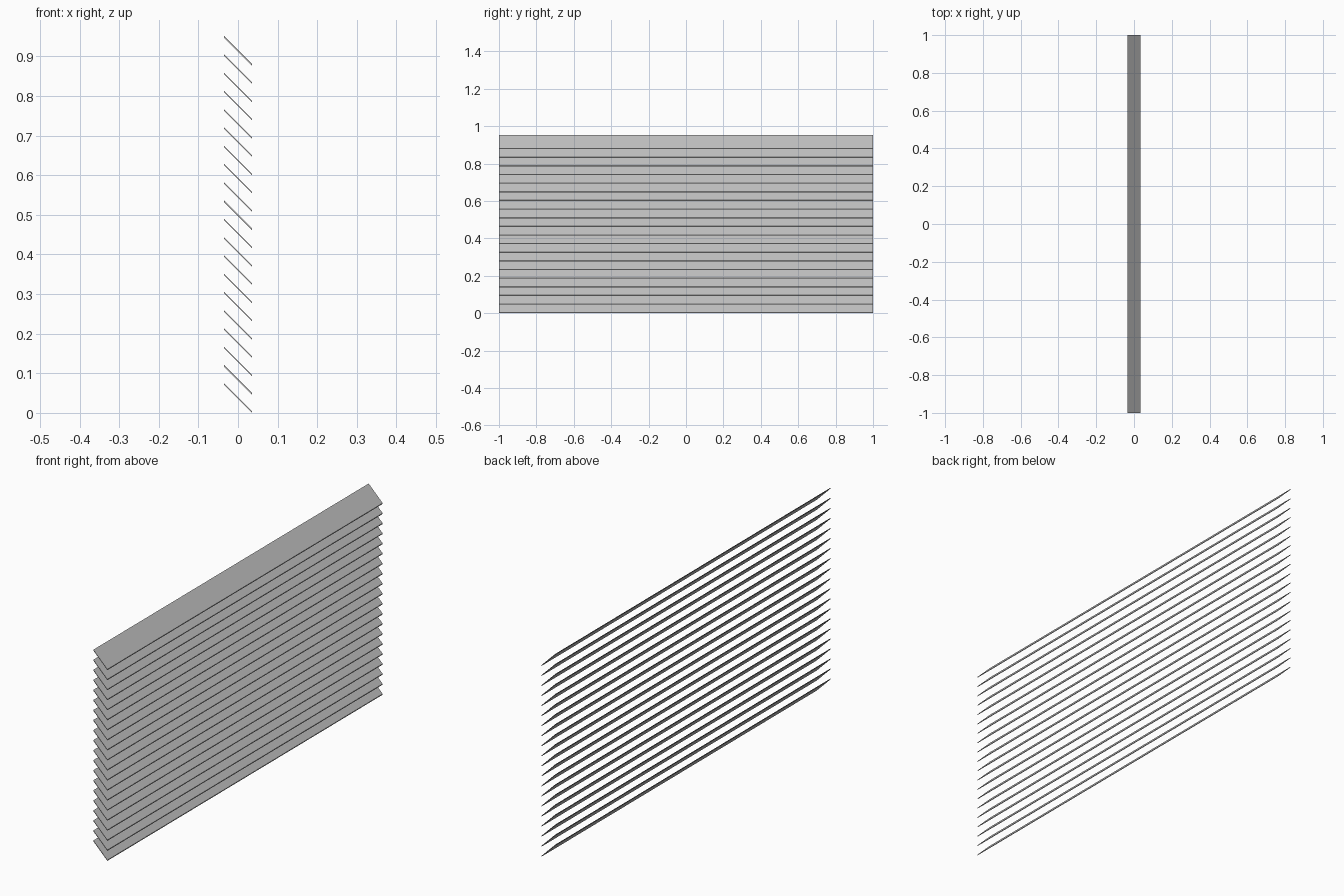
import bpy
import bmesh

cube = bpy.data.objects.get("Cube")
if cube:
    bpy.data.objects.remove(cube, do_unlink=True)

SLATS = 20
HEIGHT = 0.952
HALF_DEPTH = 0.0355
THICK = 0.004                      # vertical thickness of a slat
SLAT_RISE = 2 * HALF_DEPTH + THICK
PITCH = (HEIGHT - SLAT_RISE) / (SLATS - 1)

# Plain grey finish
grey = bpy.data.materials.new("slat_grey")
grey.use_nodes = True
colour = (0.53, 0.53, 0.53, 1)
grey.diffuse_color = colour
grey.node_tree.nodes["Principled BSDF"].inputs["Base Color"].default_value = colour

# One sloping slat: a thin slanted profile extruded along y
bm = bmesh.new()
profile = [(HALF_DEPTH, 0), (HALF_DEPTH, THICK),
           (-HALF_DEPTH, SLAT_RISE), (-HALF_DEPTH, SLAT_RISE - THICK)]
end = bm.faces.new([bm.verts.new((x, -1, z)) for x, z in profile])
extruded = bmesh.ops.extrude_face_region(bm, geom=[end])["geom"]
bmesh.ops.translate(bm, vec=(0, 2, 0),
                    verts=[v for v in extruded if isinstance(v, bmesh.types.BMVert)])
bmesh.ops.recalc_face_normals(bm, faces=bm.faces)
mesh = bpy.data.meshes.new("slat")
bm.to_mesh(mesh)
bm.free()
mesh.materials.append(grey)

# Evenly stacked louvre slats sharing the same mesh
for i in range(SLATS):
    slat = bpy.data.objects.new(f"louvre_slat_{i + 1}", mesh)
    slat.location.z = i * PITCH
    bpy.context.collection.objects.link(slat)
